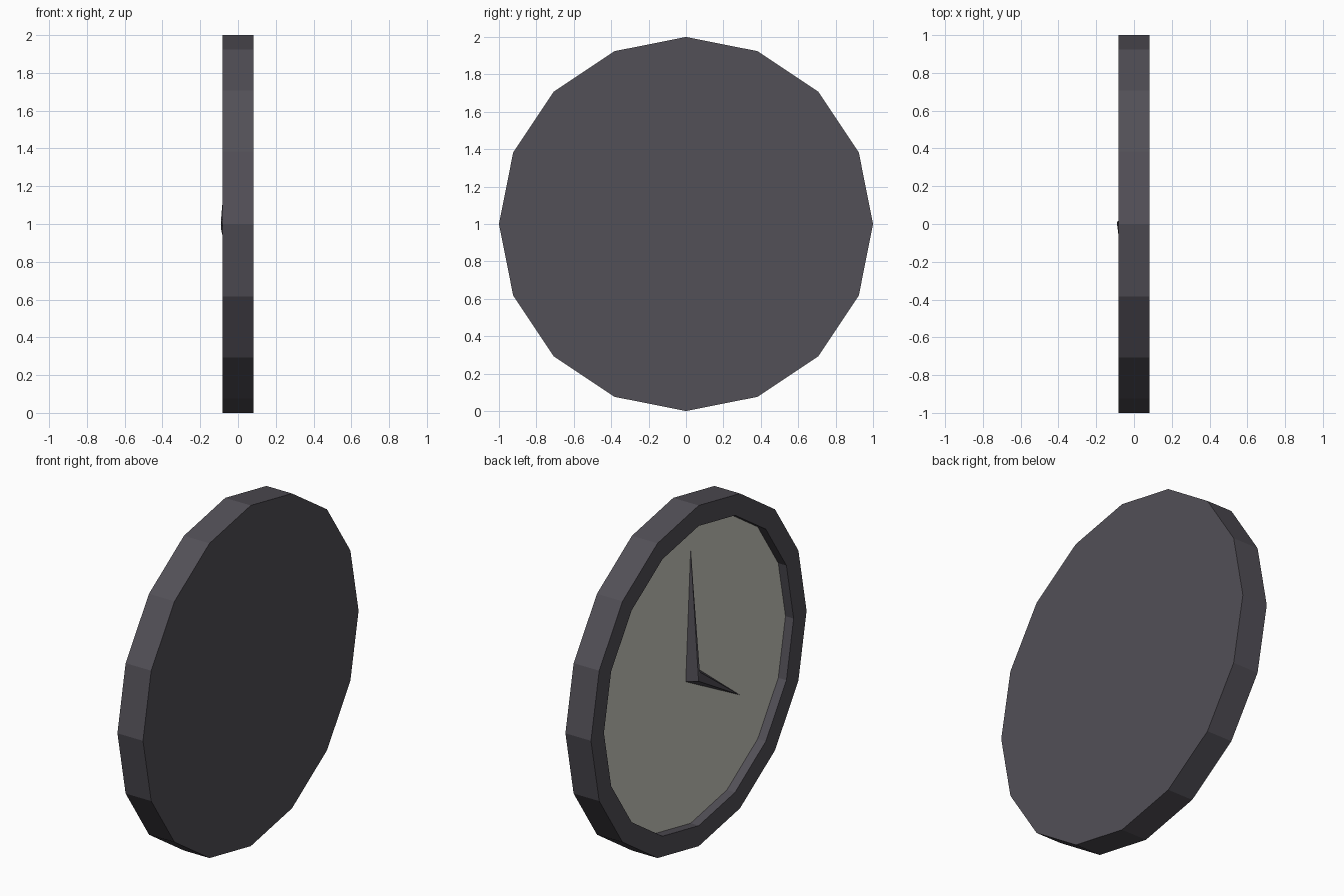
import bpy, bmesh, math
from mathutils import Vector

if "Cube" in bpy.data.objects:
    bpy.data.objects.remove(bpy.data.objects["Cube"])

FRONT, BACK, DIAL = -0.083, 0.083, -0.03
SIDES, R_OUT, R_IN = 16, 1.0, 0.88


def material(name, rgb):
    m = bpy.data.materials.new(name)
    m.diffuse_color = (*rgb, 1)
    m.use_nodes = True
    m.node_tree.nodes["Principled BSDF"].inputs["Base Color"].default_value = m.diffuse_color
    return m


dark = material("dark grey", (0.085, 0.079, 0.095))
cream = material("pale dial", (0.62, 0.61, 0.55))


def finish(name, bm, mat):
    bmesh.ops.recalc_face_normals(bm, faces=bm.faces)
    me = bpy.data.meshes.new(name)
    bm.to_mesh(me)
    bm.free()
    me.materials.append(mat)
    ob = bpy.data.objects.new(name, me)
    bpy.context.collection.objects.link(ob)
    return ob


def ring(bm, x, r):
    return [bm.verts.new((x, r * math.cos(2 * math.pi * i / SIDES),
                          1 + r * math.sin(2 * math.pi * i / SIDES)))
            for i in range(SIDES)]


# case: back plate, outer wall, front rim, recessed inner wall and dial
bm = bmesh.new()
rings = [ring(bm, x, r) for x, r in
         ((BACK, R_OUT), (FRONT, R_OUT), (FRONT, R_IN), (DIAL, R_IN))]
bm.faces.new(rings[0])
for a, b in zip(rings, rings[1:]):
    for i in range(SIDES):
        j = (i + 1) % SIDES
        bm.faces.new((a[i], a[j], b[j], b[i]))
dial = bm.faces.new(rings[-1])
dial.material_index = 1
case = finish("clock_case", bm, dark)
case.data.materials.append(cream)


# hands: wedges that taper from the raised hub down to a point on the dial
def hand(name, base, tip):
    bm = bmesh.new()
    for p in base + [tip]:
        bm.verts.new(Vector(p))
    bmesh.ops.convex_hull(bm, input=bm.verts)
    bmesh.ops.dissolve_limit(bm, angle_limit=0.01, verts=bm.verts, edges=bm.edges)
    finish(name, bm, dark)


hub = [(-0.09, 0.012, 0.974), (-0.09, 0.0, 1.024),
       (DIAL, 0.045, 0.968), (DIAL, -0.03, 1.03)]
hand("minute_hand", hub, (DIAL, 0.0, 1.73))
hand("hour_hand", hub, (DIAL, -0.455, 0.70))
